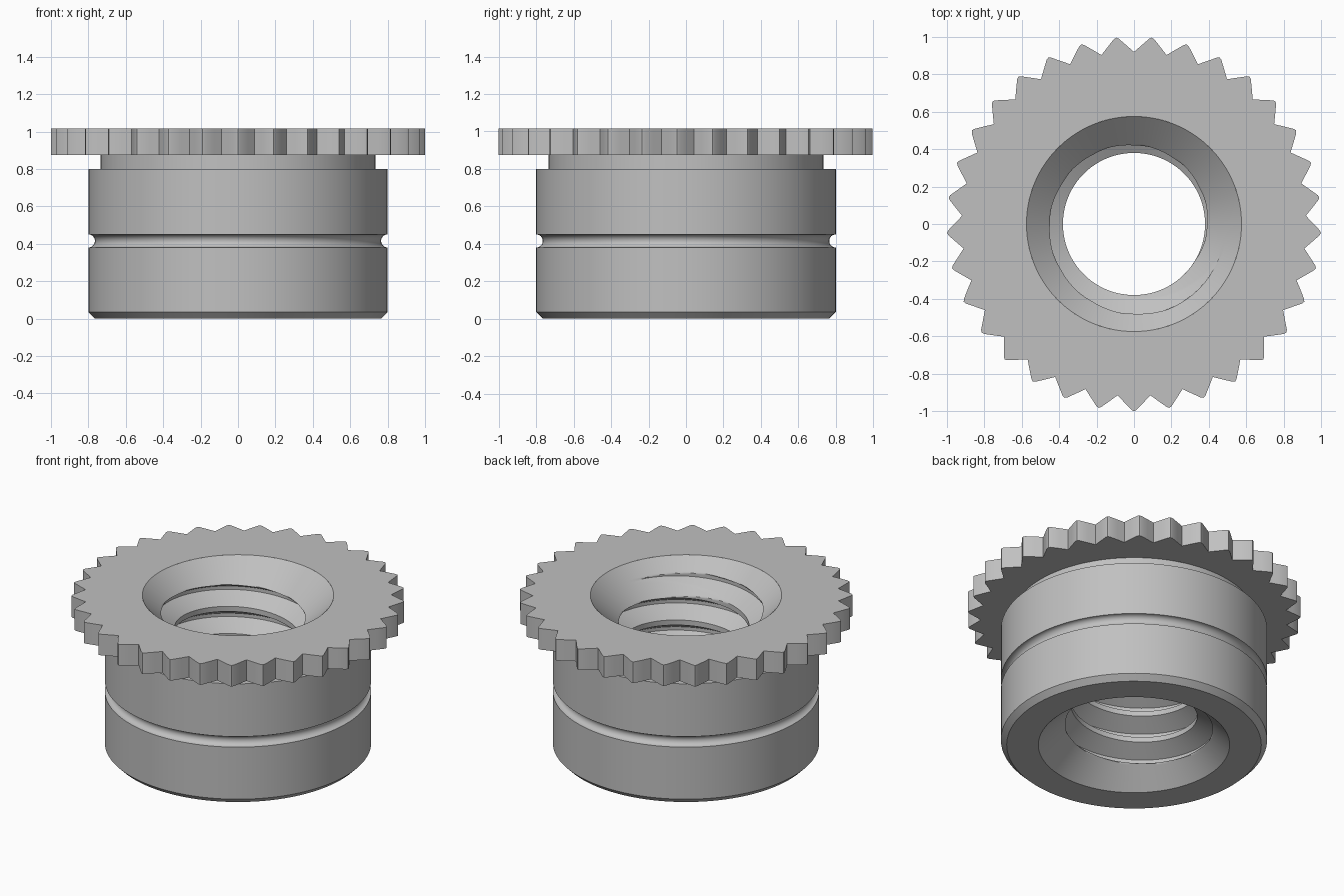
import bpy
import bmesh
from math import cos, sin, pi, radians

if "Cube" in bpy.data.objects:
    bpy.data.objects.remove(bpy.data.objects["Cube"], do_unlink=True)

# Single machined-metal colour
steel = bpy.data.materials.new("plain_grey_metal")
steel.use_nodes = True
GREY = (0.53, 0.53, 0.53, 1)
steel.diffuse_color = GREY
steel.node_tree.nodes["Principled BSDF"].inputs["Base Color"].default_value = GREY

HEIGHT = 1.015
RIM = 0.575          # countersink mouth radius
NECK = 0.735
FLANGE_Z = 0.875


def skin(name, rings, closed=True):
    """Join successive rings of points with quads into one shaded object."""
    bm = bmesh.new()
    rows = [[bm.verts.new(p) for p in ring] for ring in rings]
    n = len(rows[0])
    for a, b in zip(rows, rows[1:]):
        for i in range(n if closed else n - 1):
            k = (i + 1) % n
            bm.faces.new((a[i], a[k], b[k], b[i]))
    bmesh.ops.remove_doubles(bm, verts=bm.verts[:], dist=1e-5)
    mesh = bpy.data.meshes.new(name)
    bm.to_mesh(mesh)
    bm.free()
    obj = bpy.data.objects.new(name, mesh)
    bpy.context.collection.objects.link(obj)
    mesh.materials.append(steel)
    bpy.ops.object.select_all(action='DESELECT')
    obj.select_set(True)
    bpy.context.view_layer.objects.active = obj
    bpy.ops.object.shade_smooth_by_angle(angle=radians(30))
    return obj


def polar(r, a, z):
    return (r * cos(a), r * sin(a), z)


# Sleeve: bottom face, chamfer, round groove, shoulder and neck
SEG = 128
groove_r, groove_z = 0.035, 0.415
profile = [(RIM, 0), (0.765, 0), (0.8, 0.035)]
for k in range(13):
    t = pi * k / 12
    profile.append((0.8 - groove_r * sin(t), groove_z - groove_r * cos(t)))
profile += [(0.8, 0.8), (NECK, 0.8), (NECK, FLANGE_Z)]
skin("sleeve", [[polar(r, 2 * pi * i / SEG, z) for i in range(SEG)] for r, z in profile])

# Toothed flange: slightly blunted teeth, one pointing to the front
TEETH = 33
step = 2 * pi / TEETH
tooth = [(-0.5, 0.92), (-0.28, 0.956), (-0.07, 0.994), (0, 1.001), (0.07, 0.994), (0.28, 0.956)]
outline = [(r, -pi / 2 + (t + f) * step) for t in range(TEETH) for f, r in tooth]
skin("toothed_flange", [
    [polar(NECK, a, FLANGE_Z) for r, a in outline],
    [polar(r, a, FLANGE_Z) for r, a in outline],
    [polar(r, a, HEIGHT) for r, a in outline],
    [polar(RIM, a, HEIGHT) for r, a in outline],
])

# Threaded bore: right-hand helical groove, countersunk at both ends
PITCH, MINOR, MAJOR = 0.18, 0.38, 0.49
STEPS = 32                   # rows per thread turn
ROOT, MOUTH = 2, 13          # half widths of the groove, in rows
START = 0.817 - PITCH / 4    # groove centre height at angle zero


def bore_point(row, i):
    a = 2 * pi * i / SEG
    z = START + PITCH * (row / STEPS + a / (2 * pi))
    z = min(max(z, 0), HEIGHT)
    d = abs((row + STEPS // 2) % STEPS - STEPS // 2)
    f = min(max((MOUTH - d) / (MOUTH - ROOT), 0), 1)
    thread = MINOR + (MAJOR - MINOR) * f
    cone = RIM - 1.05 * min(z, HEIGHT - z)
    return polar(max(thread, cone), a, z)


top_row = int((HEIGHT - START) / PITCH * STEPS) + 2
low_row = -int((START / PITCH + 1) * STEPS) - 2
skin("threaded_bore",
     [[bore_point(row, i) for i in range(SEG + 1)] for row in range(top_row, low_row, -1)],
     closed=False)
